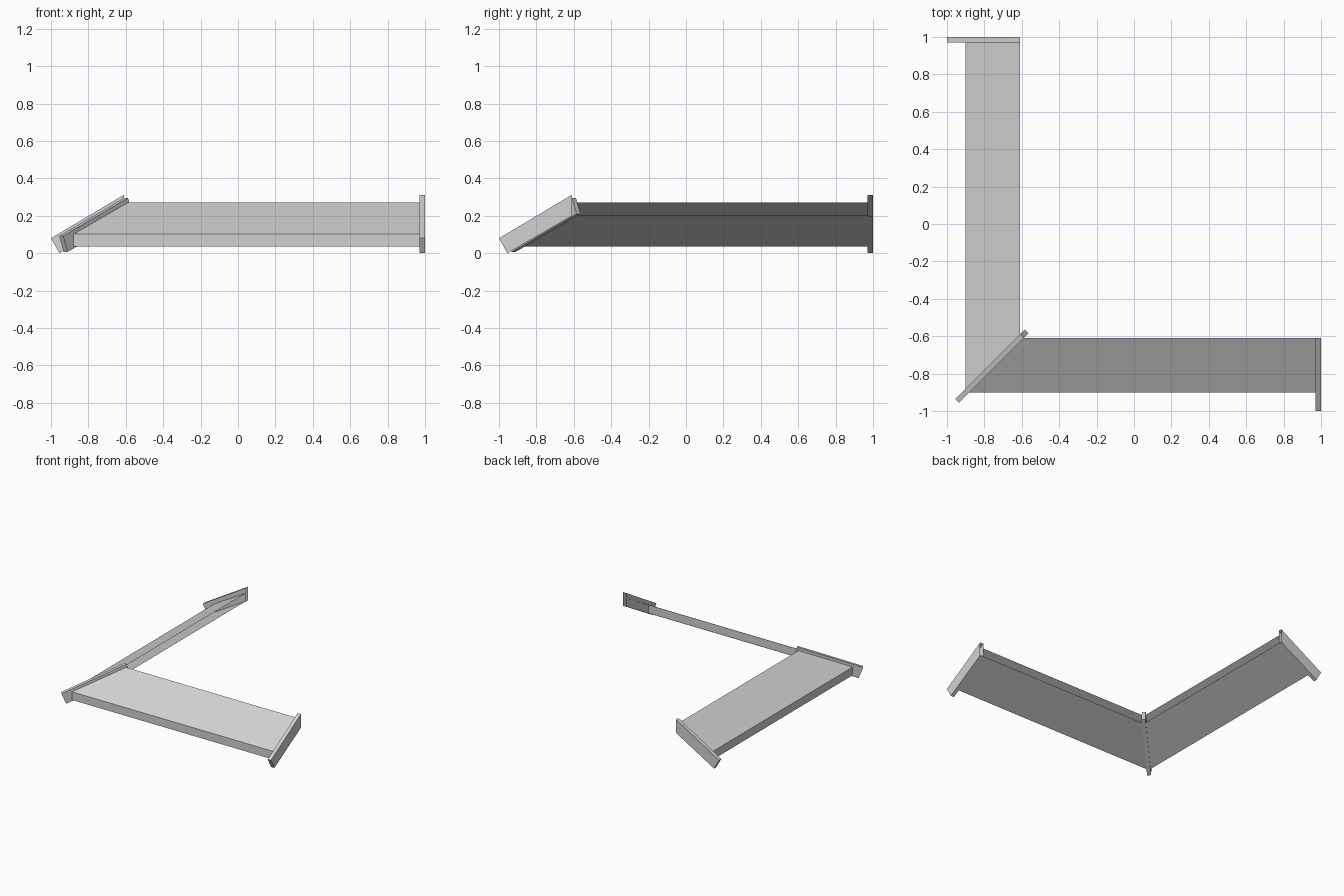
import bpy
import bmesh
from math import sqrt
from mathutils import Vector

cube = bpy.data.objects.get("Cube")
if cube:
    bpy.data.objects.remove(cube, do_unlink=True)

# One plain grey for the whole awning
grey = bpy.data.materials.new("light grey")
grey.use_nodes = True
colour = (0.64, 0.64, 0.64, 1)
grey.diffuse_color = colour
grey.node_tree.nodes["Principled BSDF"].inputs["Base Color"].default_value = colour


def loft(name, start, end, open_last=False):
    """Join two matching outlines; open_last leaves out the closing side."""
    bm = bmesh.new()
    a = [bm.verts.new(p) for p in start]
    b = [bm.verts.new(p) for p in end]
    n = len(a)
    bm.faces.new(a)
    bm.faces.new(b[::-1])
    for i in range(n - 1 if open_last else n):
        j = (i + 1) % n
        bm.faces.new((a[j], a[i], b[i], b[j]))
    bmesh.ops.recalc_face_normals(bm, faces=bm.faces)
    mesh = bpy.data.meshes.new(name)
    bm.to_mesh(mesh)
    bm.free()
    mesh.materials.append(grey)
    obj = bpy.data.objects.new(name, mesh)
    bpy.context.collection.objects.link(obj)
    return obj


# Cross-sections as (across, height), ending at the open wall side
LOW, WALL = -0.9, -0.61
slab = [(WALL, 0.27), (LOW, 0.102), (LOW, 0.035), (WALL, 0.203)]
plate = [(WALL, 0.312), (-1.0, 0.08), (-0.955, 0.0), (WALL, 0.2)]

# Two wings, mirrored across the diagonal
for side, swap in (("front", False), ("right", True)):
    def place(along, across, z):
        return Vector((across, along, z) if swap else (along, across, z))

    loft(side + "_roof_slab",
         [place(c, c, z) for c, z in slab],
         [place(0.972, c, z) for c, z in slab], True)
    loft(side + "_end_board",
         [place(0.97, c, z) for c, z in plate],
         [place(1.0, c, z) for c, z in plate], True)

# Hip board along the diagonal: outline as (distance from eave corner, height)
hip = [(-0.064, 0.092), (-0.03, 0.007), (0.46, 0.21), (0.426, 0.295)]
diagonal = Vector((1, 1, 0)) / sqrt(2)
offset = Vector((1, -1, 0)) / sqrt(2) * 0.015
corner = Vector((LOW, LOW, 0))
outline = [corner + diagonal * s + Vector((0, 0, z)) for s, z in hip]
loft("hip_board", [p - offset for p in outline], [p + offset for p in outline])
